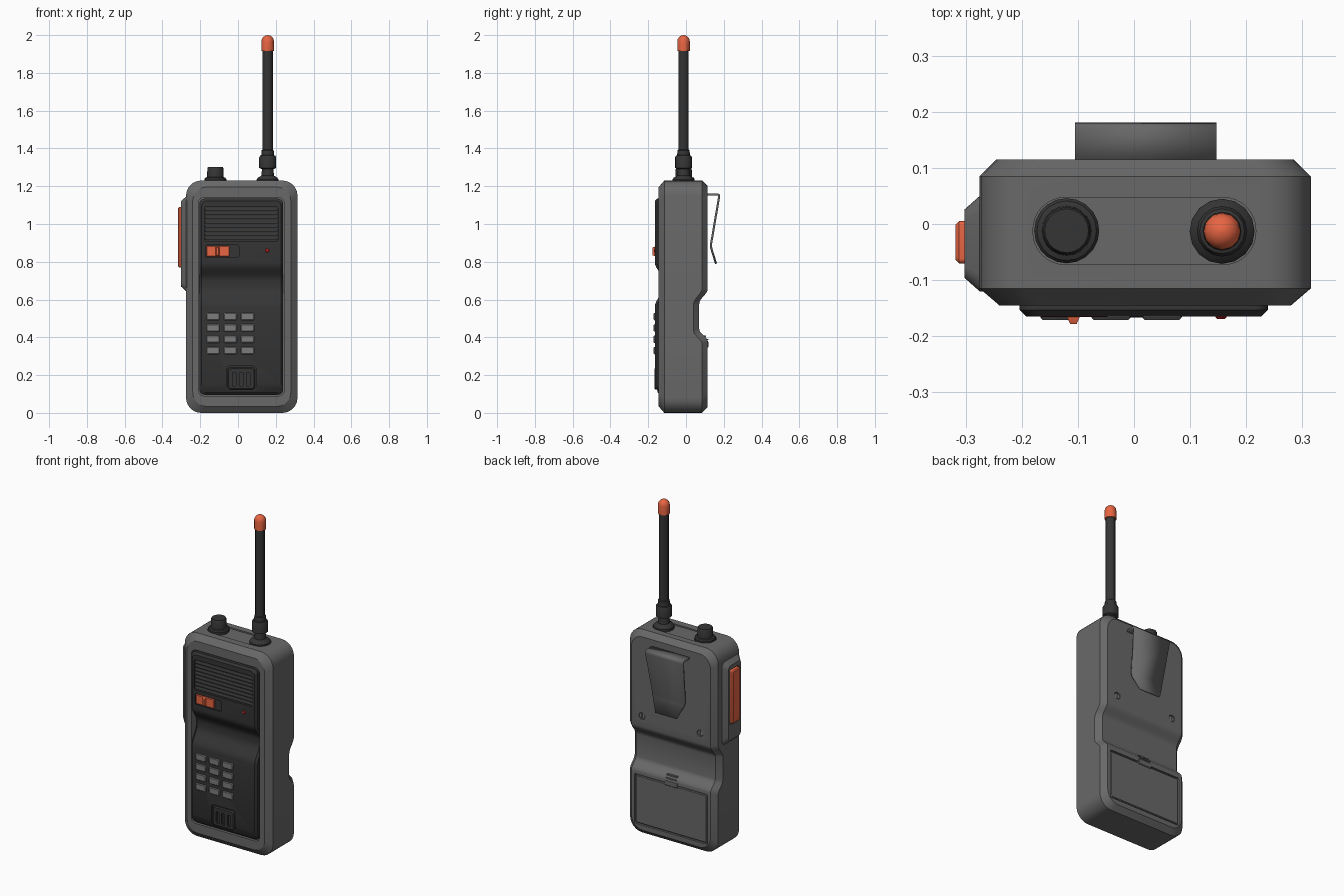
import bpy, bmesh
from math import sin, cos, pi, radians
from mathutils import Matrix

if "Cube" in bpy.data.objects:
    bpy.data.objects.remove(bpy.data.objects["Cube"])


def mat(name, r, g, b):
    m = bpy.data.materials.new(name)
    m.diffuse_color = (r, g, b, 1)
    m.use_nodes = True
    m.node_tree.nodes["Principled BSDF"].inputs["Base Color"].default_value = m.diffuse_color
    return m


GREY = mat("grey", .14, .14, .14)
DARK = mat("dark", .035, .035, .035)
KEY = mat("key_grey", .2, .2, .2)
ORANGE = mat("orange", .8, .13, .055)
RED = mat("red", .6, .02, .02)
SIDE = Matrix.Rotation(-pi / 2, 4, 'Z')   # slab front now faces -x
FLAT = Matrix.Rotation(pi / 2, 4, 'X')    # slab lies horizontally


def finish(name, bm, material, mtx=None):
    bmesh.ops.remove_doubles(bm, verts=bm.verts, dist=1e-5)
    bmesh.ops.recalc_face_normals(bm, faces=bm.faces)
    if mtx:
        bm.transform(mtx)
    me = bpy.data.meshes.new(name)
    bm.to_mesh(me)
    bm.free()
    ob = bpy.data.objects.new(name, me)
    bpy.context.collection.objects.link(ob)
    if material:
        me.materials.append(material)
    return ob


def at(profile, z):
    """Value at height z of a number or a list of (z, value)."""
    if not isinstance(profile, list):
        return profile
    if z <= profile[0][0]:
        return profile[0][1]
    for (z0, a), (z1, b) in zip(profile, profile[1:]):
        if z <= z1:
            return a + (b - a) * (z - z0) / (z1 - z0)
    return profile[-1][1]


def slab(name, x0, x1, z0, z1, yf, yb, material=None, r=0, c=0, d=None, cb=0, seg=5, mtx=None):
    """Rounded rectangle in xz; front and back depth may follow a profile over z."""
    d = c if d is None else d
    cx, cz, hw, hh = (x0 + x1) / 2, (z0 + z1) / 2, (x1 - x0) / 2, (z1 - z0) / 2
    arc = [pi / 2 * i / seg for i in range(seg + 1)] if r else [pi / 2]
    low = [(hw - r + r * sin(a), r - r * cos(a) - hh) for a in arc]
    levels = sorted({z - cz for p in (yf, yb) if isinstance(p, list) for z, _ in p})
    mid = [(hw, z) for z in levels if r - hh + .001 < z < hh - r - .001]
    half = low + mid + [(x, -z) for x, z in reversed(low)]
    n = len(half)
    bm = bmesh.new()

    def ring(prof, off, inset):
        sx, sz = (hw - inset) / hw, (hh - inset) / hh
        pts = half + [(-x, z) for x, z in reversed(half)]
        return [bm.verts.new((cx + x * sx, at(prof, cz + z) + off, cz + z * sz)) for x, z in pts]

    rings = [ring(yf, 0, c)]
    if c:
        rings.append(ring(yf, d, 0))
    if cb:
        rings.append(ring(yb, -cb, 0))
    rings.append(ring(yb, 0, cb))
    for a, b in zip(rings, rings[1:]):
        for i in range(2 * n):
            j = (i + 1) % (2 * n)
            bm.faces.new((a[i], a[j], b[j], b[i]))
    for q in (rings[0], rings[-1]):
        for i in range(n - 1):
            bm.faces.new((q[i], q[i + 1], q[2 * n - 2 - i], q[2 * n - 1 - i]))
    return finish(name, bm, material, mtx)


def lathe(name, x, y, prof, material, seg=16):
    bm = bmesh.new()
    rings = [[bm.verts.new((x + r * cos(2 * pi * k / seg), y + r * sin(2 * pi * k / seg), z))
              for k in range(seg)] for r, z in prof]
    for a, b in zip(rings, rings[1:]):
        for k in range(seg):
            j = (k + 1) % seg
            bm.faces.new((a[k], a[j], b[j], b[k]))
    bm.faces.new(rings[0])
    bm.faces.new(rings[-1])
    return finish(name, bm, material)


def cut(ob, cutter):
    m = ob.modifiers.new("cut", 'BOOLEAN')
    m.operation, m.solver, m.object = 'DIFFERENCE', 'EXACT', cutter
    bpy.context.view_layer.objects.active = ob
    bpy.ops.object.modifier_apply(modifier=m.name)
    bpy.data.objects.remove(cutter)


def ease(z0, a, z1, b, n=7):
    """Smooth step of a depth profile between two heights."""
    return [(z0 + (z1 - z0) * i / n, a + (b - a) * (1 - cos(pi * i / n)) / 2) for i in range(n + 1)]


# Body with a finger notch across the back
back = ease(.365, .115, .435, .07) + ease(.575, .07, .66, .115)
body = slab("body", -.275, .315, 0, 1.23, -.145, back, GREY, r=.08, c=.035, d=.03, cb=.03, seg=6)
cut(body, slab("cut", -.21, .245, .09, 1.14, -.2, -.09, r=.03))
cut(body, slab("cut", -.18, .217, -.047, .072, 1.222, 1.3, r=.057, seg=8, mtx=FLAT))
cut(body, slab("cut", -.225, .265, .06, .36, .103, .2, r=.008))

# Front panel with a thumb dip
face = [(.1, -.15), (.14, -.165)] + ease(.56, -.165, .67, -.118) + ease(.70, -.118, .80, -.165)
panel = slab("front_panel", -.204, .239, .096, 1.134, face, -.085, DARK, r=.027, c=.012)
cut(panel, slab("cut", -.178, .212, .908, 1.092, -.2, -.15, r=.012))
cut(panel, slab("cut", -.172, .004, .822, .888, -.2, -.157, r=.008))
cut(panel, slab("cut", -.062, .097, .118, .247, -.2, -.152, r=.015))

# Speaker louvres
for i in range(8):
    z = .9145 + i * .0222
    slab(f"speaker_slat_{i}", -.176, .21, z, z + .016, [(z, -.163), (z + .016, -.156)], -.148, DARK)

# Slide switch and indicator light
slab("switch_slider", -.168, -.045, .827, .883, -.166, -.155, ORANGE, r=.006, c=.003)
slab("switch_ridge", -.119, -.097, .83, .88, -.178, -.16, ORANGE, c=.005, d=.012)
slab("indicator_light", .145, .165, .85, .87, -.169, -.16, RED, r=.009, c=.003)

# Keypad
for row in range(4):
    for col in range(3):
        x, z = -.132 + col * .091, .33 + row * .06
        slab(f"key_{row}_{col}", x - .035, x + .035, z - .02, z + .02, -.171, -.16, KEY,
             r=.006, c=.004, seg=2)

# Microphone grille
mic = slab("microphone", -.055, .09, .123, .24, -.167, -.145, DARK, r=.014, c=.006)
for i in range(3):
    x = -.02 + i * .037
    cut(mic, slab("cut", x - .009, x + .009, .142, .212, -.2, -.156, r=.004, seg=2))

# Talk button and its housing on the left side
housing = slab("talk_housing", -.05, .12, .645, 1.145, -.302, -.26, GREY, r=.03, c=.024, d=.027, mtx=SIDE)
cut(housing, slab("cut", -.012, .077, .763, 1.097, -.4, -.292, r=.008, mtx=SIDE))
slab("talk_button", -.005, .07, .77, 1.09, -.318, -.28, ORANGE, r=.008, c=.006, mtx=SIDE)

# Antenna and knob on top
lathe("antenna_base", .157, -.013, [(.058, 1.215), (.058, 1.236), (.05, 1.246), (.034, 1.256),
      (.03, 1.29), (.045, 1.297), (.045, 1.352), (.04, 1.362), (.034, 1.364), (.032, 1.39),
      (.027, 1.394)], DARK)
lathe("antenna_rod", .157, -.013, [(.027, 1.385), (.027, 1.925)], DARK, 12)
tip = [(.033 * cos(a), 1.967 + .033 * sin(a)) for a in (radians(t) for t in (0, 22, 45, 67, 87))]
lathe("antenna_tip", .157, -.013, [(.033, 1.915)] + tip, ORANGE, 12)
lathe("knob", -.12, -.012, [(.058, 1.215), (.058, 1.238), (.053, 1.245), (.044, 1.248),
      (.042, 1.297), (.039, 1.302)], DARK, 20)

# Belt clip: bent ribbon of (y, z, half width)
path = [(.105, 1.155, .126), (.168, 1.157, .126), (.174, 1.153, .126), (.175, 1.143, .126),
        (.132, .89, .108), (.134, .87, .104), (.159, .79, .07)]
bm = bmesh.new()
rows = [[bm.verts.new((.021 + s * w, y, z)) for s in (-1, 1)] for y, z, w in path]
for a, b in zip(rows, rows[1:]):
    bm.faces.new((a[0], a[1], b[1], b[0]))
clip = finish("belt_clip", bm, GREY)
m = clip.modifiers.new("thickness", 'SOLIDIFY')
m.thickness, m.offset = .011, 0

# Back screws
for side, x in (("left", -.175), ("right", .215)):
    cut(body, slab("cut", x - .02, x + .02, .70, .74, .103, .2, r=.0195))
    screw = slab(f"screw_{side}", x - .017, x + .017, .703, .737, .095, .112, KEY, r=.0165)
    cut(screw, slab("cut", x - .003, x + .003, .69, .75, .107, .2))

# Battery door with latch
slab("battery_door", -.219, .259, .066, .354, .09, .114, GREY, r=.006, cb=.004)
slab("door_latch", -.025, .065, .345, .42, .06, [(.345, .118), (.375, .118), (.42, .086)], GREY, cb=.004)
for i in range(2):
    z = .385 + i * .017
    slab(f"latch_rib_{i}", -.015, .055, z, z + .007, .07, .118 - i * .012, GREY)

for ob in bpy.context.collection.objects:
    ob.select_set(True)
    bpy.context.view_layer.objects.active = ob
bpy.ops.object.shade_smooth_by_angle(angle=radians(30))
